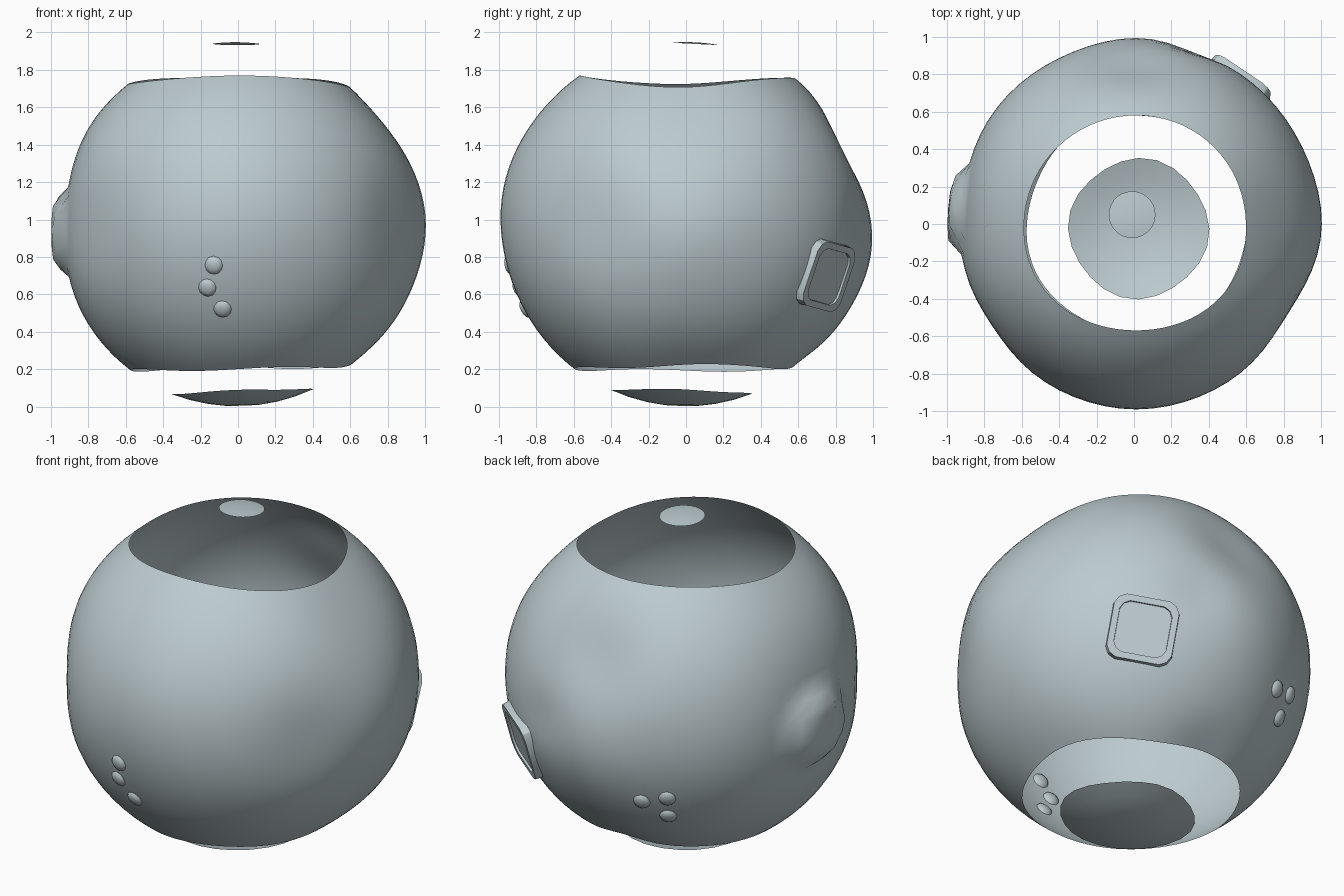
import bpy, bmesh, math
from mathutils import Vector, Matrix

if "Cube" in bpy.data.objects:
    bpy.data.objects.remove(bpy.data.objects["Cube"])

CENTRE = Vector((0.012, 0.0, 0.975))
mat = bpy.data.materials.new("pale blue grey")
mat.diffuse_color = (0.50, 0.59, 0.62, 1)
mat.use_nodes = True
mat.node_tree.nodes["Principled BSDF"].inputs["Base Color"].default_value = mat.diffuse_color


def direction(az, el):
    a, e = math.radians(az), math.radians(el)
    return Vector((math.cos(a) * math.cos(e), math.sin(a) * math.cos(e), math.sin(e)))


# gentle dents and swellings: azimuth, elevation, height, width
DENTS = [(0, 42, -.045, .4), (90, 26, -.055, .28), (215, 0, -.03, .3), (-32, 0, -.035, .3),
         (175, 5, -.04, .45), (180, 52, -.015, .3), (72, 0, -.02, .15), (0, -52, -.02, .3),
         (90, -52, -.025, .2), (90, -10, .025, .3), (270, 12, .018, .4), (0, 0, .018, .3)]
DENTS = [(direction(a, e), h, w) for a, e, h, w in DENTS]
KNOB = direction(175.5, -2.5)


def radius(d):
    r = 0.977 + sum(h * math.exp(-(d.angle(c) / w) ** 2) for c, h, w in DENTS)
    t = min(max((0.27 - d.angle(KNOB)) / 0.12, 0), 1)      # raised round knob
    return r + 0.07 * t * t * (3 - 2 * t)


def surface(az, el):
    d = direction(az, el)
    return CENTRE + d * radius(d)


def finish(name, bm, angle=40):
    bmesh.ops.recalc_face_normals(bm, faces=bm.faces)
    me = bpy.data.meshes.new(name)
    bm.to_mesh(me)
    bm.free()
    ob = bpy.data.objects.new(name, me)
    bpy.context.collection.objects.link(ob)
    me.materials.append(mat)
    bpy.ops.object.select_all(action='DESELECT')
    ob.select_set(True)
    bpy.context.view_layer.objects.active = ob
    bpy.ops.object.shade_smooth_by_angle(angle=math.radians(angle))
    return ob


def skin(bm, rings):
    n = len(rings[0])
    for a, b in zip(rings, rings[1:]):
        for i in range(n):
            j = (i + 1) % n
            bm.faces.new((a[i], a[j], b[j], b[i]))


# open shell with wavy top and bottom rims
SEG, ROWS = 72, 32
bm = bmesh.new()
rings = []
for k in range(ROWS + 1):
    ring = []
    for i in range(SEG):
        az = 360 * i / SEG
        t = math.radians(az)
        top = 52.6 - 1.3 * math.cos(2 * t) + 0.5 * math.sin(3 * t)
        low = -52.4 + 0.8 * math.cos(t) + 0.7 * math.sin(4 * t)
        ring.append(bm.verts.new(surface(az, low + (top - low) * k / ROWS)))
    rings.append(ring)
skin(bm, rings)
finish("shell", bm, 60)


# floating curved discs above and below the openings
def cap(name, x, y, r, sign, ripple, seg, tilt):
    bm = bmesh.new()
    rings = []
    for k in range(1, 5):
        ring = []
        for i in range(seg):
            a = 2 * math.pi * i / seg
            q = r * k / 4 * (1 + ripple * math.cos(4 * a + 0.6))
            px, py = x + q * math.cos(a), y + q * math.sin(a)
            z = CENTRE.z + sign * math.sqrt(0.973 ** 2 - px * px - py * py)
            ring.append(bm.verts.new((px, py, z + tilt * px)))
        rings.append(ring)
    skin(bm, rings)
    bm.faces.new(rings[0])
    finish(name, bm, 60)
    return


cap("top_disc", -0.01, 0.05, 0.125, 1, 0.0, 28, -0.015)
cap("bottom_disc", 0.025, -0.025, 0.372, -1, 0.02, 24, 0.008)


def frame_at(az, el, lift=0.0, roll=0.0):
    """Matrix whose z points outward from the shell and y points up."""
    d = direction(az, el)
    side = Vector((0, 0, 1)).cross(d).normalized()
    up = d.cross(side)
    m = Matrix((side, up, d)).transposed().to_4x4()
    m.translation = surface(az, el) + d * lift
    return m @ Matrix.Rotation(math.radians(roll), 4, 'Z')


# groups of three flattened studs: offsets are sideways and up
GROUPS = {"front_stud": (261.5, -20, [(0, .12), (-.04, -.005), (.035, -.13)]),
          "rear_stud": (116, -24, [(-.09, .03), (.05, .065), (.05, -.08)])}
for name, (az, el, spots) in GROUPS.items():
    for n, (u, v) in enumerate(spots):
        bm = bmesh.new()
        a = az + math.degrees(u / 0.9)
        e = el + math.degrees(v / 0.97)
        bmesh.ops.create_uvsphere(bm, u_segments=12, v_segments=6, radius=1)
        bm.transform(frame_at(a, e) @ Matrix.Diagonal((0.048, 0.05, 0.022, 1)))
        finish(f"{name}_{n + 1}", bm, 50)


# rear hatch: raised rounded-square frame around a flat pane
def outline(bm, half, cut, z):
    pts = []
    for sx, sy in ((1, 1), (-1, 1), (-1, -1), (1, -1)):
        pair = [(sx * half, sy * (half - cut)), (sx * (half - cut * .35), sy * (half - cut * .35)),
                (sx * (half - cut), sy * half)]
        pts += pair if sx * sy > 0 else pair[::-1]
    return [bm.verts.new((x, y, z)) for x, y in pts]


place = frame_at(53.5, -16.5, 0.0, -9)
bm = bmesh.new()
skin(bm, [outline(bm, *p) for p in
          ((0.185, 0.06, -0.05), (0.180, 0.06, 0.016), (0.145, 0.05, 0.016), (0.143, 0.05, -0.02))])
bm.transform(place)
finish("hatch_frame", bm, 30)
bm = bmesh.new()
bm.faces.new(outline(bm, 0.144, 0.05, 0.003))
bm.transform(place)
finish("hatch_pane", bm, 30)
